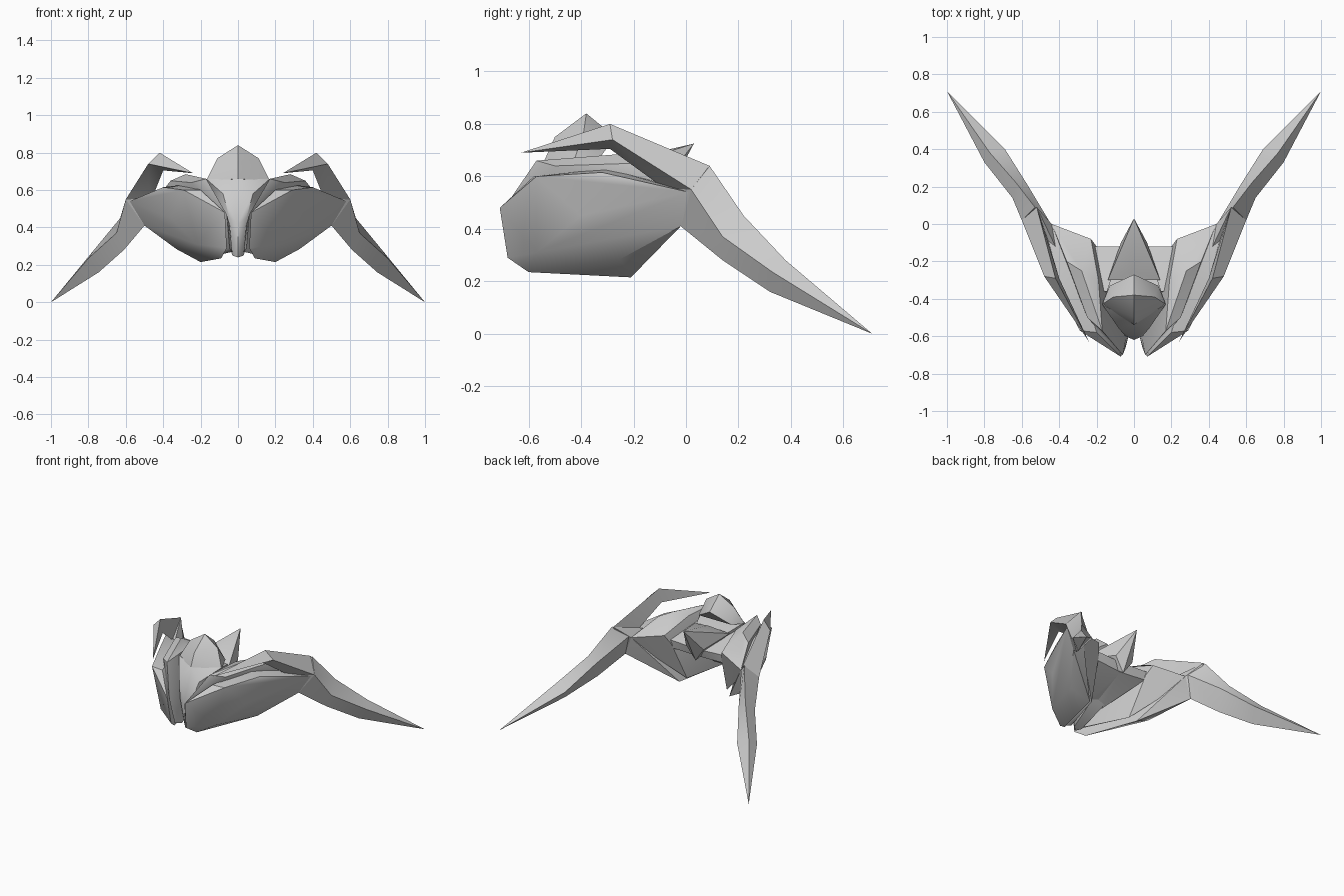
import bpy, bmesh, math

if "Cube" in bpy.data.objects:
    bpy.data.objects.remove(bpy.data.objects["Cube"])


def finish(bm, name):
    bmesh.ops.recalc_face_normals(bm, faces=bm.faces)
    me = bpy.data.meshes.new(name)
    bm.to_mesh(me)
    bm.free()
    ob = bpy.data.objects.new(name, me)
    bpy.context.collection.objects.link(ob)
    bpy.ops.object.select_all(action='DESELECT')
    ob.select_set(True)
    bpy.context.view_layer.objects.active = ob
    bpy.ops.object.shade_smooth_by_angle(angle=math.radians(35))
    return ob


def hull(name, pts):
    """Faceted convex block around a few corner points."""
    bm = bmesh.new()
    for p in pts:
        bm.verts.new(p)
    bmesh.ops.convex_hull(bm, input=bm.verts[:])
    junk = [v for v in bm.verts if not v.link_faces]
    bmesh.ops.delete(bm, geom=junk, context='VERTS')
    return finish(bm, name)


def horn(name, tip, rings):
    """Section rings running from a capped root to a sharp tip."""
    bm = bmesh.new()
    vr = [[bm.verts.new(p) for p in r] for r in rings]
    n = len(rings[0])
    for a, b in zip(vr, vr[1:]):
        for i in range(n):
            j = (i + 1) % n
            bm.faces.new((a[i], a[j], b[j], b[i]))
    bm.faces.new(vr[0])
    v = bm.verts.new(tip)
    for i in range(n):
        bm.faces.new((vr[-1][i], vr[-1][(i + 1) % n], v))
    return finish(bm, name)


def mirror_x(ob):
    m = ob.modifiers.new("mirror", 'MIRROR')
    m.use_mirror_merge = False


def both(pts):
    return [(s * x, y, z) for x, y, z in pts for s in ((1, -1) if x else (1,))]


# outer side shell
mirror_x(hull("outer_shell", [
    (.07, -.71, .48), (.06, -.68, .29), (.09, -.60, .235), (.20, -.21, .215),
    (.33, -.25, .285), (.22, -.57, .31), (.50, -.02, .41), (.29, -.57, .60),
    (.40, -.32, .615), (.48, -.07, .53), (.20, -.58, .60), (.28, -.30, .63),
    (.58, .01, .54), (.44, 0, .55), (.36, -.40, .45)]))

# inner side shell, rising above the outer one
mirror_x(hull("inner_shell", [
    (.06, -.70, .47), (.045, -.66, .29), (.03, -.60, .27), (.16, -.24, .24),
    (.045, -.62, .42), (.17, -.57, .66), (.25, -.50, .64), (.28, -.25, .685),
    (.19, -.30, .66), (.36, -.20, .65), (.20, -.12, .52), (.23, -.08, .59),
    (.44, 0, .55), (.40, -.05, .47)]))

# hooked front horn
base = [(.60, .02, .55), (.52, .09, .64), (.47, -.05, .53)]
mirror_x(horn("hook_horn", (.24, -.63, .69), [
    base, [(.48, -.28, .74), (.42, -.29, .80), (.40, -.29, .705)]]))

# long rear horn with a ridge along its top
mirror_x(horn("rear_horn", (1, .71, 0), [
    [(.60, .02, .55), (.53, .09, .64), (.45, .01, .56), (.50, -.02, .41)],
    [(.65, .14, .37), (.63, .22, .45), (.57, .21, .41), (.61, .14, .28)],
    [(.80, .33, .235), (.77, .38, .28), (.69, .40, .24), (.745, .32, .16)]]))
mirror_x(hull("horn_root", base + [(.50, -.02, .41), (.44, 0, .55), (.42, -.12, .58)]))

# central body with narrow keel
hull("body", both([
    (.03, -.57, .25), (0, -.60, .24), (0, -.62, .42), (.045, -.60, .45),
    (.08, -.56, .58), (.17, -.43, .66), (0, -.53, .66), (.10, -.22, .60),
    (.05, -.38, .34)]))

# domed crown
hull("crown", both([
    (.17, -.43, .65), (0, -.54, .66), (0, -.50, .75), (.11, -.39, .77),
    (0, -.38, .84), (0, -.27, .75), (.13, -.33, .67)]))

# rear spine point
hull("rear_spine", both([
    (0, .03, .725), (.07, -.10, .56), (0, -.11, .46), (.14, -.30, .62),
    (0, -.25, .66)]))

# web joining spine to shells
mirror_x(hull("rear_web", [
    (0, -.12, .54), (.21, -.12, .55), (.20, -.13, .49), (0, -.14, .48),
    (.16, -.36, .61), (.06, -.40, .34), (0, -.38, .36), (0, -.36, .62)]))
